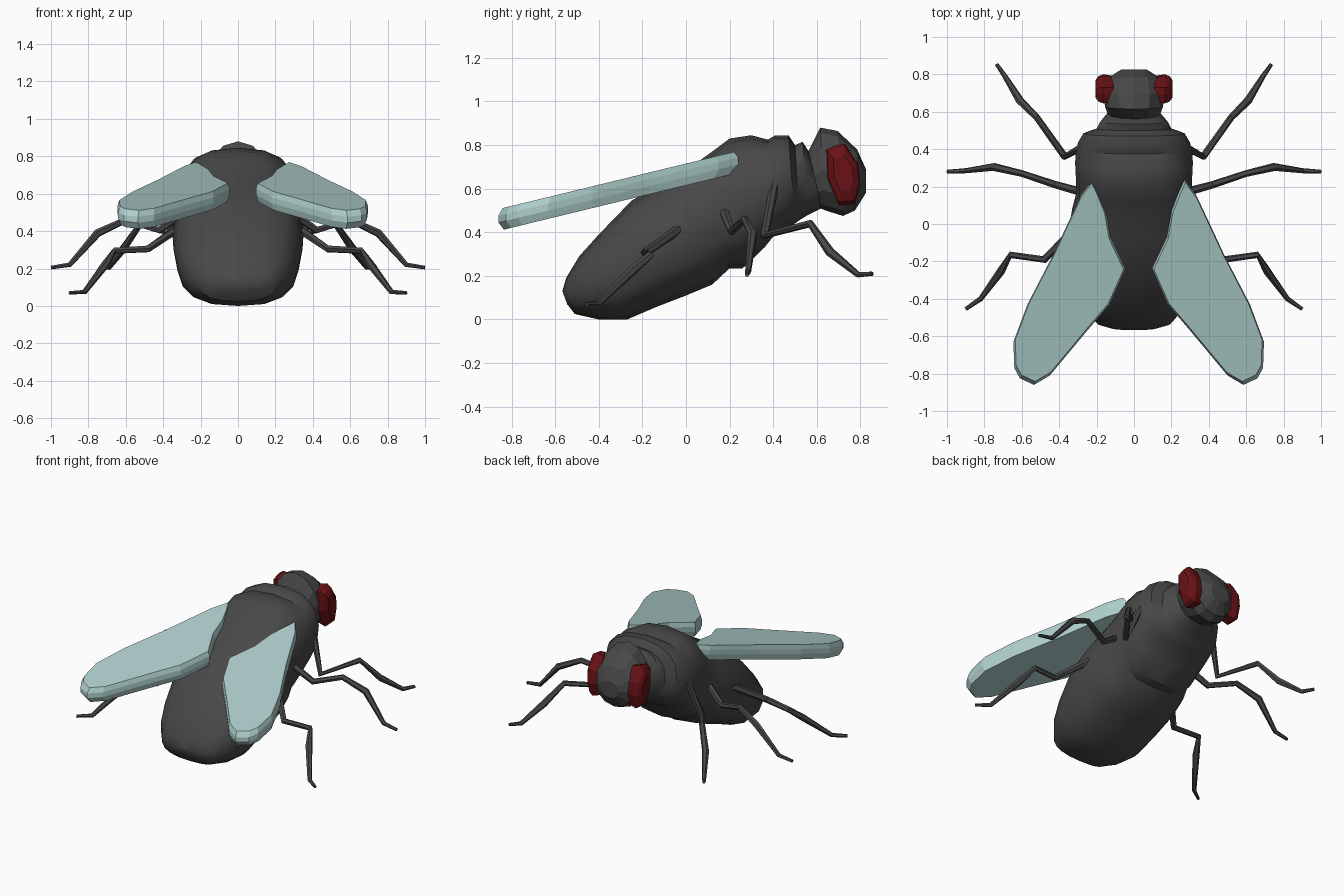
import bpy, bmesh, math
from mathutils import Vector

if "Cube" in bpy.data.objects:
    bpy.data.objects.remove(bpy.data.objects["Cube"])


def material(name, rgb):
    m = bpy.data.materials.new(name)
    m.diffuse_color = (*rgb, 1)
    m.use_nodes = True
    m.node_tree.nodes["Principled BSDF"].inputs["Base Color"].default_value = m.diffuse_color
    return m


DARK = material("dark_grey", (0.065, 0.065, 0.065))
RED = material("deep_red", (0.14, 0.006, 0.008))
PALE = material("pale_teal", (0.42, 0.62, 0.60))


def loft(name, rings, mat, smooth=None):
    """Skin a list of equal-length vertex rings and cap both ends."""
    bm = bmesh.new()
    vs = [[bm.verts.new(p) for p in r] for r in rings]
    n = len(vs[0])
    for a, b in zip(vs, vs[1:]):
        for i in range(n):
            j = (i + 1) % n
            bm.faces.new((a[i], a[j], b[j], b[i]))
    bm.faces.new(vs[0])
    bm.faces.new(vs[-1])
    bmesh.ops.recalc_face_normals(bm, faces=bm.faces)
    me = bpy.data.meshes.new(name)
    bm.to_mesh(me)
    bm.free()
    me.materials.append(mat)
    ob = bpy.data.objects.new(name, me)
    bpy.context.collection.objects.link(ob)
    if smooth:
        bpy.ops.object.select_all(action='DESELECT')
        ob.select_set(True)
        bpy.context.view_layer.objects.active = ob
        bpy.ops.object.shade_smooth_by_angle(angle=math.radians(smooth))
    return ob


def section(yb, zb, yt, zt, w, n, power):
    """Rounded cross-section spanning a bottom and a top point, half width w."""
    bot, top = Vector((0, yb, zb)), Vector((0, yt, zt))
    mid, half = (bot + top) / 2, (top - bot) / 2
    ring = []
    for i in range(n):
        t = math.tau * i / n
        c, s = math.cos(t), math.sin(t)
        u = math.copysign(abs(c) ** (2 / power), c)
        v = math.copysign(abs(s) ** (2 / power), s)
        ring.append(mid + half * v + Vector((w * u, 0, 0)))
    return ring


def tube(name, pts, radii, mat, n=6):
    """Tapered limb along a path."""
    pts = [Vector(p) for p in pts]
    rings = []
    for i, p in enumerate(pts):
        d = (pts[min(i + 1, len(pts) - 1)] - pts[max(i - 1, 0)]).normalized()
        a = d.cross(Vector((0.1, 0.2, 1))).normalized()
        b = d.cross(a)
        rings.append([p + radii[i] * (a * math.cos(math.tau * k / n) + b * math.sin(math.tau * k / n))
                      for k in range(n)])
    return loft(name, rings, mat, 40)


# abdomen and thorax: bottom (y, z), top (y, z), half width
BODY = [
    (-0.545, 0.07, -0.567, 0.13, 0.12), (-0.51, 0.025, -0.55, 0.19, 0.20),
    (-0.40, 0.0, -0.49, 0.29, 0.27), (-0.27, 0.0, -0.40, 0.39, 0.315),
    (-0.13, 0.06, -0.25, 0.545, 0.345), (0.0, 0.11, -0.08, 0.645, 0.35),
    (0.12, 0.16, 0.05, 0.72, 0.33), (0.20, 0.235, 0.12, 0.77, 0.31),
    (0.26, 0.235, 0.20, 0.83, 0.31), (0.36, 0.33, 0.30, 0.845, 0.315),
    (0.40, 0.38, 0.375, 0.825, 0.31), (0.46, 0.41, 0.41, 0.845, 0.30),
    (0.50, 0.44, 0.47, 0.845, 0.27), (0.52, 0.455, 0.50, 0.80, 0.20),
    (0.56, 0.48, 0.535, 0.815, 0.18), (0.62, 0.51, 0.57, 0.76, 0.14),
]
loft("body", [section(*s, 16, 2.5) for s in BODY], DARK, 35)

# faceted head
HEAD = [
    (0.57, 0.53, 0.55, 0.75, 0.13), (0.64, 0.50, 0.615, 0.88, 0.155),
    (0.72, 0.475, 0.695, 0.865, 0.165), (0.775, 0.50, 0.785, 0.78, 0.14),
    (0.825, 0.58, 0.825, 0.69, 0.07),
]
loft("head", [section(*s, 12, 2.1) for s in HEAD], DARK)

# outlines for the paired parts
EYE = [(0.645, 0.78), (0.69, 0.80), (0.73, 0.805), (0.79, 0.71), (0.80, 0.62),
       (0.775, 0.53), (0.70, 0.525), (0.65, 0.645)]
WING = [(0.27, 0.24), (0.335, 0.15), (0.41, -0.01), (0.48, -0.16), (0.62, -0.43),
        (0.695, -0.63), (0.69, -0.77), (0.66, -0.825), (0.585, -0.86), (0.50, -0.81),
        (0.30, -0.57), (0.18, -0.43), (0.095, -0.24), (0.175, -0.07), (0.20, 0.07), (0.235, 0.16)]
LEGS = {
    "front_leg": [(0.26, 0.42, 0.69), (0.37, 0.36, 0.385), (0.52, 0.57, 0.44),
                  (0.61, 0.66, 0.31), (0.69, 0.79, 0.205), (0.735, 0.855, 0.21)],
    "middle_leg": [(0.24, 0.16, 0.53), (0.42, 0.21, 0.405), (0.60, 0.27, 0.46),
                   (0.75, 0.305, 0.39), (0.90, 0.285, 0.22), (1.0, 0.28, 0.205)],
    "hind_leg": [(0.27, 0.02, 0.45), (0.48, -0.19, 0.305), (0.66, -0.165, 0.295),
                 (0.71, -0.25, 0.22), (0.82, -0.40, 0.075), (0.90, -0.455, 0.07)],
}


def scaled(outline, k):
    n = len(outline)
    ca, cb = sum(p[0] for p in outline) / n, sum(p[1] for p in outline) / n
    return [(ca + (a - ca) * k, cb + (b - cb) * k) for a, b in outline]


for side, s in (("right", 1), ("left", -1)):
    # bulging eyes
    loft(f"{side}_eye", [[(s * x, y, z) for y, z in scaled(EYE, k)]
                         for x, k in ((0.11, 0.9), (0.165, 1.0), (0.19, 0.88), (0.206, 0.6))], RED)
    # thick sloping wings with a bevelled rim
    loft(f"{side}_wing", [[(0.025 + s * (x - 0.025), y, 0.72 + 0.243 * (y - 0.225) + h)
                           for x, y in scaled(WING, k)]
                          for h, k in ((-0.05, 0.955), (-0.012, 1.0), (0.02, 1.0), (0.05, 0.965))], PALE)
    # jointed legs
    for name, path in LEGS.items():
        tube(f"{side}_{name}", [(s * x, y, z) for x, y, z in path],
             (0.024, 0.02, 0.018, 0.022, 0.014, 0.01), DARK)
